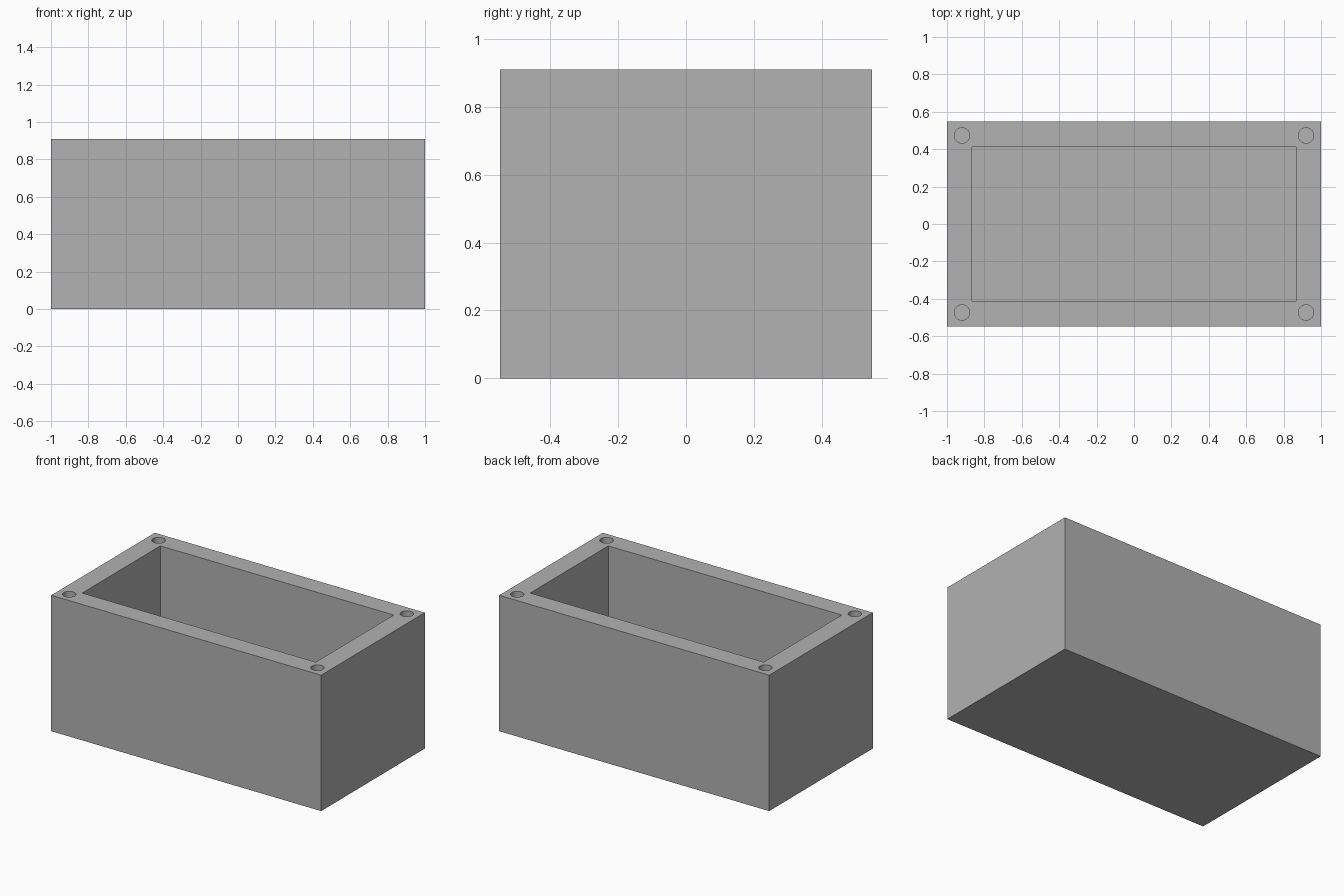
import bpy
import math

# Remove the default cube
cube = bpy.data.objects.get("Cube")
if cube:
    bpy.data.objects.remove(cube, do_unlink=True)

LENGTH, DEPTH, HEIGHT = 2.0, 1.096, 0.91
WALL = 0.135
HOLE_X, HOLE_Y, HOLE_RADIUS, HOLE_DEPTH = 0.92, 0.473, 0.041, 0.4

grey = bpy.data.materials.new("plain grey")
grey.use_nodes = True
colour = (0.445, 0.445, 0.445, 1)
grey.diffuse_color = colour
grey.node_tree.nodes["Principled BSDF"].inputs["Base Color"].default_value = colour


def box(name, size, bottom):
    bpy.ops.mesh.primitive_cube_add(size=1, location=(0, 0, bottom + size[2] / 2))
    obj = bpy.context.object
    obj.name = name
    obj.scale = size
    bpy.ops.object.transform_apply(location=True, rotation=False, scale=True)
    obj.data.materials.append(grey)
    return obj


def cut(target, cutter):
    mod = target.modifiers.new(cutter.name, "BOOLEAN")
    mod.operation = "DIFFERENCE"
    mod.solver = "EXACT"
    mod.object = cutter
    bpy.context.view_layer.objects.active = target
    bpy.ops.object.modifier_apply(modifier=mod.name)
    bpy.data.objects.remove(cutter, do_unlink=True)


# Outer body of the open box
body = box("box_body", (LENGTH, DEPTH, HEIGHT), 0)

# Main cavity, open at the top
cut(body, box("cavity_cutter", (LENGTH - 2 * WALL, DEPTH - 2 * WALL, HEIGHT), WALL))

# Blind screw hole in each corner of the rim
for sx in (-1, 1):
    for sy in (-1, 1):
        bpy.ops.mesh.primitive_cylinder_add(
            vertices=48, radius=HOLE_RADIUS, depth=2 * HOLE_DEPTH,
            location=(sx * HOLE_X, sy * HOLE_Y, HEIGHT))
        hole = bpy.context.object
        hole.name = "screw_hole_cutter"
        hole.data.materials.append(grey)
        cut(body, hole)

# Smooth hole walls, crisp box edges
bpy.ops.object.select_all(action="DESELECT")
body.select_set(True)
bpy.context.view_layer.objects.active = body
bpy.ops.object.shade_smooth_by_angle(angle=math.radians(30))
